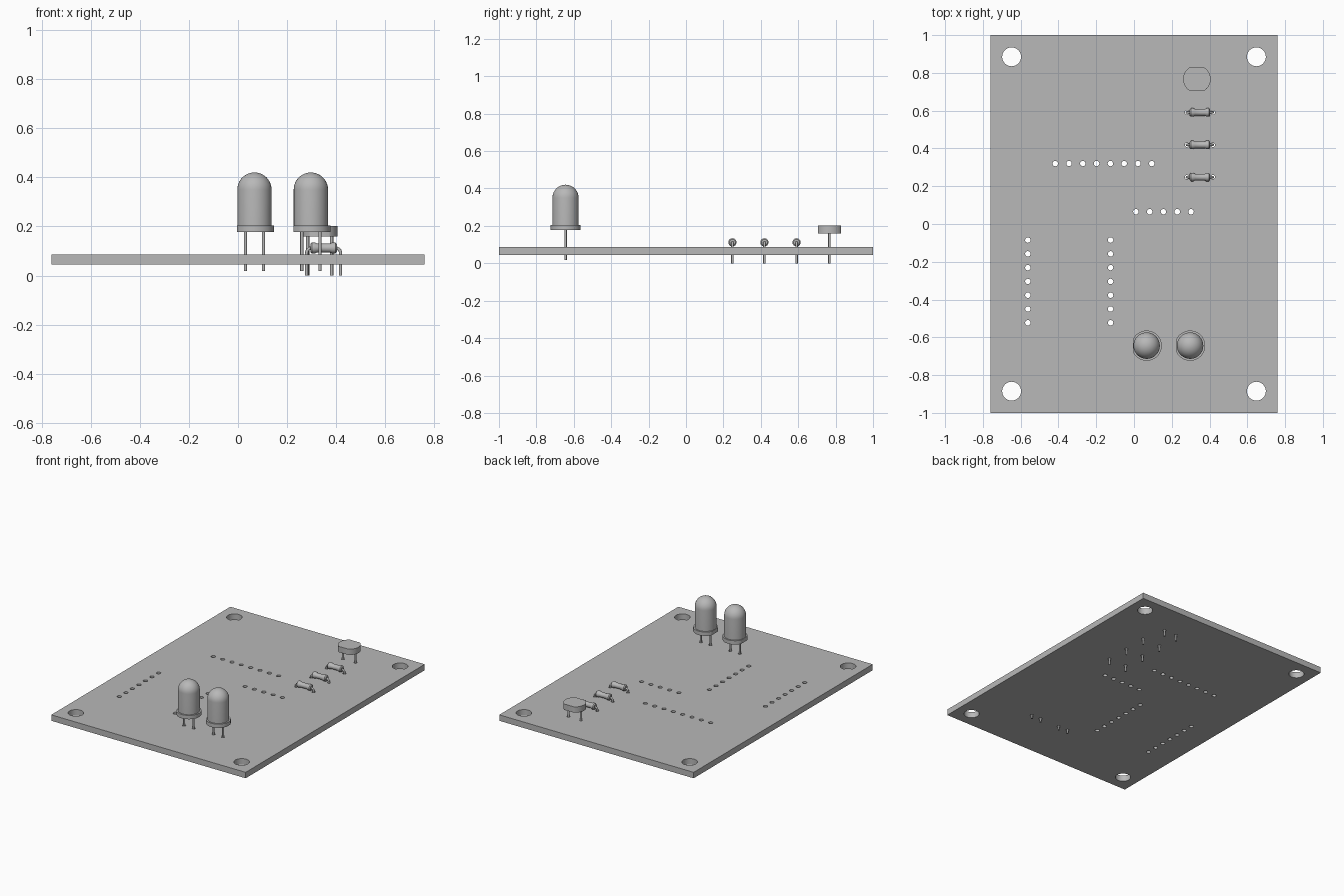
import bpy, bmesh, math
from mathutils import Matrix, Vector

cube = bpy.data.objects.get("Cube")
if cube:
    bpy.data.objects.remove(cube, do_unlink=True)

grey = bpy.data.materials.new("plain grey")
grey.use_nodes = True
COLOUR = (0.48, 0.48, 0.48, 1)
grey.diffuse_color = COLOUR
grey.node_tree.nodes["Principled BSDF"].inputs["Base Color"].default_value = COLOUR

BOARD_LOW, BOARD_TOP = 0.044, 0.086
WIRE = 0.0065


def finish(name, bm, smooth=True):
    bmesh.ops.recalc_face_normals(bm, faces=bm.faces)
    mesh = bpy.data.meshes.new(name)
    bm.to_mesh(mesh)
    bm.free()
    mesh.materials.append(grey)
    obj = bpy.data.objects.new(name, mesh)
    bpy.context.collection.objects.link(obj)
    if smooth:
        bpy.ops.object.select_all(action='DESELECT')
        obj.select_set(True)
        bpy.context.view_layer.objects.active = obj
        bpy.ops.object.shade_smooth_by_angle(angle=math.radians(35))
    return obj


def cylinder(bm, x, y, low, high, radius, sides=16):
    place = Matrix.Translation((x, y, (low + high) / 2))
    return bmesh.ops.create_cone(bm, cap_ends=True, segments=sides, radius1=radius,
                                 radius2=radius, depth=high - low, matrix=place)["verts"]


def lathe(bm, profile, matrix, sides=32):
    """Spin (radius, height) points about z, then place the result."""
    verts = [bm.verts.new((r, 0, h)) for r, h in profile]
    edges = [bm.edges.new(pair) for pair in zip(verts, verts[1:])]
    spun = bmesh.ops.spin(bm, geom=verts + edges, cent=(0, 0, 0), axis=(0, 0, 1),
                          angle=math.tau, steps=sides, use_duplicate=False)
    bmesh.ops.remove_doubles(bm, verts=bm.verts, dist=1e-5)
    bmesh.ops.transform(bm, matrix=matrix, verts=bm.verts)


def slice_flat(bm, point, normal):
    """Cut away everything on the normal side and close the cut."""
    geom = bm.verts[:] + bm.edges[:] + bm.faces[:]
    cut = bmesh.ops.bisect_plane(bm, geom=geom, plane_co=point, plane_no=normal,
                                 clear_outer=True)["geom_cut"]
    bmesh.ops.contextual_create(bm, geom=[g for g in cut if isinstance(g, bmesh.types.BMEdge)])


# Part positions
leds = [(0.067, -0.644), (0.297, -0.644)]
resistors = [(0.349, y) for y in (0.248, 0.419, 0.591)]
sensor = (0.333, 0.767)
LED_LEG, RESISTOR_LEG, SENSOR_LEG = 0.037, 0.069, 0.049
PITCH = 0.073

# Board with mounting holes, pin rows and lead holes
bm = bmesh.new()
bmesh.ops.create_cube(bm, size=1, matrix=Matrix.Translation((0, 0, (BOARD_LOW + BOARD_TOP) / 2))
                      @ Matrix.Diagonal((1.52, 2, BOARD_TOP - BOARD_LOW, 1)))
board = finish("circuit_board", bm, smooth=False)

pins = [(-0.417 + i * PITCH, 0.32) for i in range(8)]
pins += [(0.01 + i * PITCH, 0.065) for i in range(5)]
pins += [(x, -0.085 - i * PITCH) for x in (-0.562, -0.124) for i in range(7)]
lead_holes = [(x + s * leg, y) for parts, leg in ((leds, LED_LEG), (resistors, RESISTOR_LEG),
              ([sensor], SENSOR_LEG)) for x, y in parts for s in (-1, 1)]
bm = bmesh.new()
for sx in (-1, 1):
    for sy in (-1, 1):
        cylinder(bm, sx * 0.648, sy * 0.885, -0.1, 0.2, 0.05, 32)
for x, y in pins:
    cylinder(bm, x, y, -0.1, 0.2, 0.0145)
for x, y in lead_holes:
    cylinder(bm, x, y, -0.1, 0.2, 0.011)
cutter = finish("hole_cutter", bm, smooth=False)
cutter.hide_render = True

drill = board.modifiers.new("holes", 'BOOLEAN')
drill.operation, drill.solver, drill.object = 'DIFFERENCE', 'EXACT', cutter
bpy.ops.object.select_all(action='DESELECT')
board.select_set(True)
bpy.context.view_layer.objects.active = board
bpy.ops.object.modifier_apply(modifier=drill.name)
bpy.data.objects.remove(cutter, do_unlink=True)
bpy.ops.object.shade_smooth_by_angle(angle=math.radians(35))

# Domed lamps: bulb, flange with one flat, two legs
for n, (x, y) in enumerate(leds, 1):
    R, FLANGE_LOW, FLANGE_TOP, DOME = 0.07, 0.177, 0.204, 0.35
    bm = bmesh.new()
    arc = [(R * math.cos(a), DOME + R * math.sin(a))
           for a in (math.pi / 2 * i / 10 for i in range(11))]
    arc[-1] = (0, DOME + R)
    lathe(bm, [(0, FLANGE_LOW), (R, FLANGE_LOW)] + arc, Matrix.Translation((x, y, 0)))
    finish(f"lamp_bulb_{n}", bm)

    bm = bmesh.new()
    cylinder(bm, x, y, FLANGE_LOW, FLANGE_TOP, 0.08, 40)
    slice_flat(bm, (x - 0.0715, y, 0), (-1, 0, 0))
    finish(f"lamp_flange_{n}", bm)

    bm = bmesh.new()
    for s in (-1, 1):
        cylinder(bm, x + s * LED_LEG, y, 0.018, FLANGE_LOW + 0.01, WIRE)
    finish(f"lamp_legs_{n}", bm)

# Resistors: waisted body lying along x, bent wire leads
AXIS = 0.112
half = [(0.0, 0.054), (0.016, 0.054), (0.022, 0.048), (0.022, 0.034), (0.018, 0.026)]
for n, (x, y) in enumerate(resistors, 1):
    bm = bmesh.new()
    profile = half + [(r, -h) for r, h in reversed(half)]
    lathe(bm, profile, Matrix.Translation((x, y, AXIS)) @ Matrix.Rotation(math.pi / 2, 4, 'Y'), 24)
    finish(f"resistor_body_{n}", bm)

    for side, s in (("left", 1), ("right", -1)):
        bend = 0.02
        path = [(0.045, AXIS)]
        for i in range(7):
            a = math.pi / 2 * i / 6
            path.append((RESISTOR_LEG - bend + bend * math.sin(a), AXIS - bend + bend * math.cos(a)))
        path.append((RESISTOR_LEG, 0))
        bm = bmesh.new()
        rings = []
        for i, (px, pz) in enumerate(path):
            before, after = path[max(i - 1, 0)], path[min(i + 1, len(path) - 1)]
            along = Vector((after[0] - before[0], 0, after[1] - before[1])).normalized()
            if i == len(path) - 1:
                along = Vector((0, 0, -1))
            across = along.cross(Vector((0, 1, 0)))
            ring = []
            for k in range(12):
                a = math.tau * k / 12
                p = Vector((px, 0, pz)) + WIRE * (across * math.cos(a) + Vector((0, math.sin(a), 0)))
                ring.append(bm.verts.new((x + s * p.x, y + p.y, p.z)))
            rings.append(ring)
        for a, b in zip(rings, rings[1:]):
            for k in range(12):
                bm.faces.new((a[k], a[k - 1], b[k - 1], b[k]))
        bm.faces.new(rings[0])
        bm.faces.new(rings[-1])
        finish(f"resistor_lead_{side}_{n}", bm)

# Light sensor: disc with two flats, on two legs
x, y = sensor
bm = bmesh.new()
cylinder(bm, x, y, 0.16, 0.201, 0.073, 40)
for s in (-1, 1):
    slice_flat(bm, (x, y + s * 0.062, 0), (0, s, 0))
finish("sensor_disc", bm)
bm = bmesh.new()
for s in (-1, 1):
    cylinder(bm, x + s * SENSOR_LEG, y, 0, 0.17, WIRE)
finish("sensor_legs", bm)
